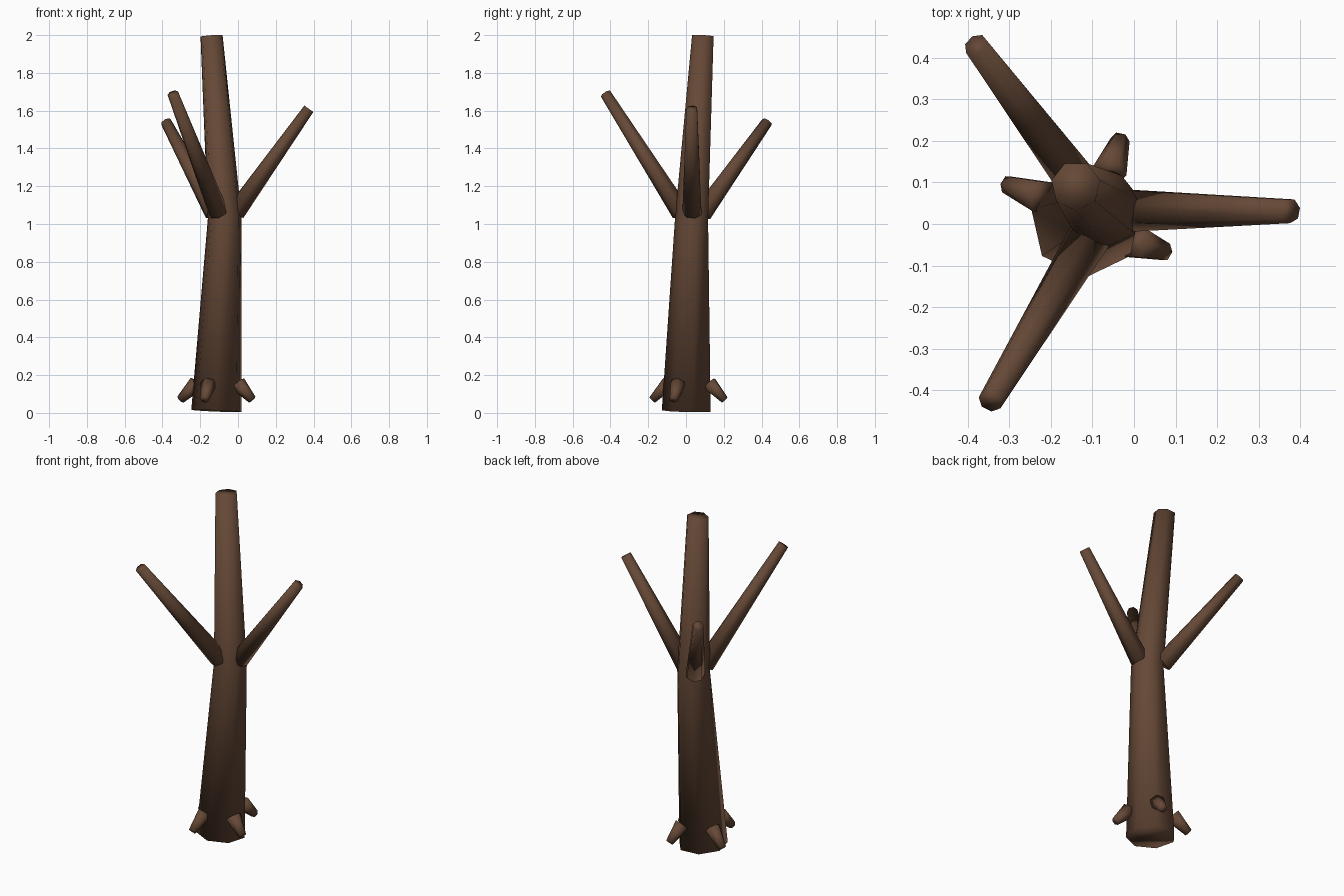
import bpy, bmesh, math
from mathutils import Vector

if "Cube" in bpy.data.objects:
    bpy.data.objects.remove(bpy.data.objects["Cube"], do_unlink=True)

bark = bpy.data.materials.new("brown_bark")
bark.use_nodes = True
color = (0.13, 0.065, 0.037, 1)
bark.diffuse_color = color
bsdf = bark.node_tree.nodes["Principled BSDF"]
bsdf.inputs["Base Color"].default_value = color
bsdf.inputs["Roughness"].default_value = 0.9


def limb(name, points, radii, sides=7):
    """Tapered capped tube whose rings stand square to its path."""
    pts = [Vector(p) for p in points]
    bm = bmesh.new()
    rings = []
    for i, (p, r) in enumerate(zip(pts, radii)):
        d = (pts[min(i + 1, len(pts) - 1)] - pts[max(i - 1, 0)]).normalized()
        turn = Vector((0, 0, 1)).rotation_difference(d)
        ring = []
        for k in range(sides):
            a = math.tau * k / sides - math.pi / 2
            ring.append(bm.verts.new(p + turn @ Vector((r * math.cos(a), r * math.sin(a), 0))))
        rings.append(ring)
    for low, high in zip(rings, rings[1:]):
        for k in range(sides):
            n = (k + 1) % sides
            bm.faces.new((low[k], low[n], high[n], high[k]))
    bm.faces.new(rings[0][::-1])
    bm.faces.new(rings[-1])
    for f in bm.faces:
        f.smooth = True
    mesh = bpy.data.meshes.new(name)
    bm.to_mesh(mesh)
    bm.free()
    mesh.materials.append(bark)
    obj = bpy.data.objects.new(name, mesh)
    bpy.context.collection.objects.link(obj)
    return obj


# Trunk, leaning one way and then back
limb("trunk", [(-0.115, 0.008, 0.01), (-0.07, 0.034, 1.03), (-0.14, 0.092, 1.996)],
     (0.136, 0.092, 0.06))

# Branches at the kink of the trunk
branches = {
    "left_branch": ((-0.015, 0.034, 1.06), (0.375, 0.032, 1.61)),
    "front_branch": ((-0.105, -0.025, 1.06), (-0.345, -0.425, 1.69)),
    "back_branch": ((-0.125, 0.09, 1.06), (-0.38, 0.43, 1.54)),
}
for name, path in branches.items():
    limb(name, path, (0.053, 0.03))

# Root stubs around the foot
roots = {
    "left_root": ((0.0, -0.043, 0.155), (0.075, -0.067, 0.07)),
    "right_root": ((-0.22, 0.065, 0.155), (-0.305, 0.095, 0.07)),
    "back_root": ((-0.06, 0.125, 0.155), (-0.033, 0.203, 0.07)),
    "front_root": ((-0.155, -0.095, 0.155), (-0.178, -0.178, 0.07)),
}
for name, path in roots.items():
    limb(name, path, (0.043, 0.023), sides=6)
